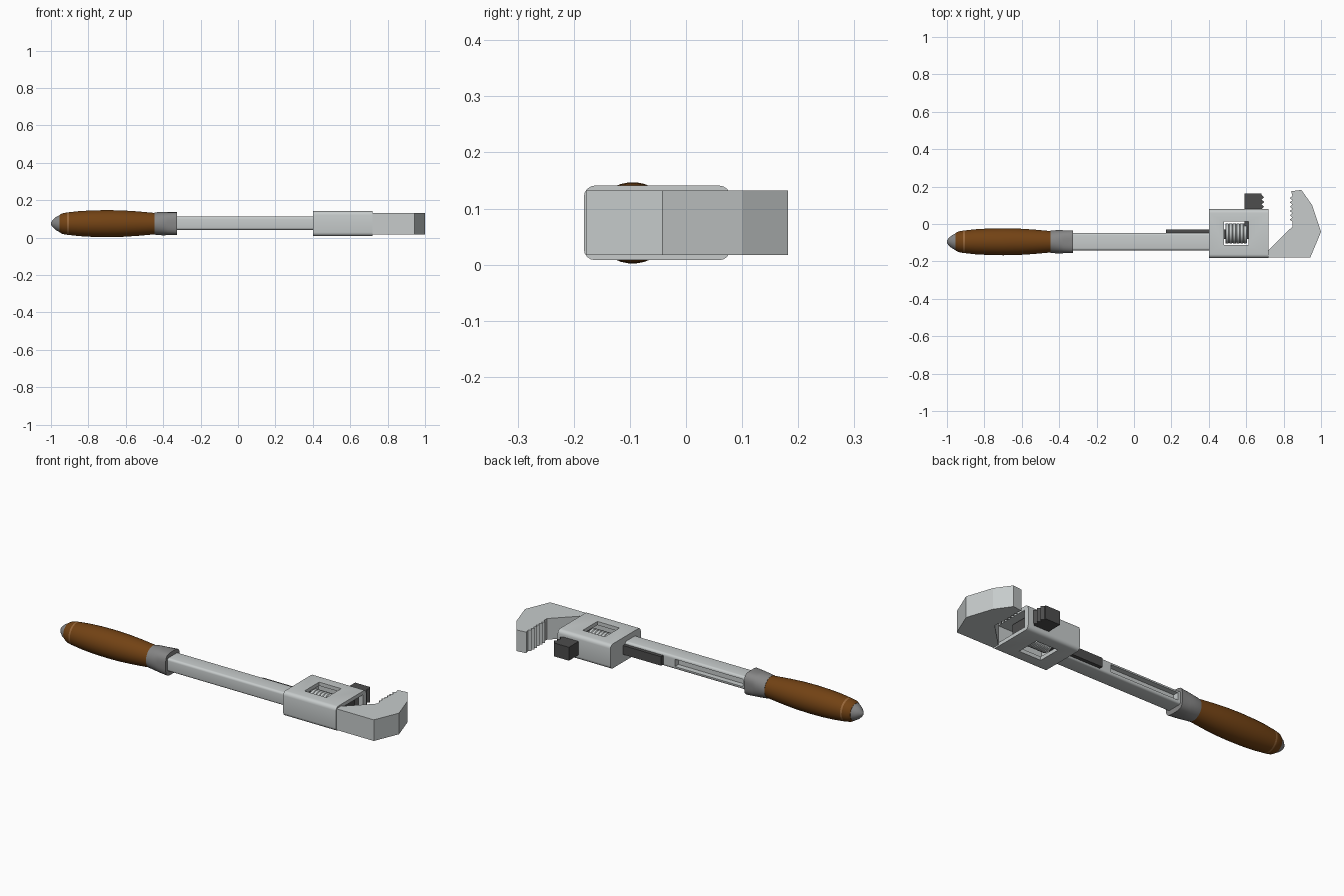
import bpy, bmesh, math
from mathutils import Vector

if "Cube" in bpy.data.objects:
    bpy.data.objects.remove(bpy.data.objects["Cube"])

YC, ZC = -0.095, 0.0745   # axis of the handle and shaft


def material(name, rgb):
    m = bpy.data.materials.new(name)
    m.diffuse_color = (*rgb, 1)
    m.use_nodes = True
    m.node_tree.nodes["Principled BSDF"].inputs["Base Color"].default_value = m.diffuse_color
    return m


STEEL = material("light_steel", (0.57, 0.60, 0.60))
DARK = material("dark_steel", (0.075, 0.075, 0.075))
GREY = material("grey_metal", (0.24, 0.24, 0.24))
WOOD = material("brown_wood", (0.17, 0.055, 0.007))
BAND = material("light_wood", (0.30, 0.13, 0.04))


def finish(name, bm, mats, smooth=None):
    bmesh.ops.recalc_face_normals(bm, faces=bm.faces)
    me = bpy.data.meshes.new(name)
    bm.to_mesh(me)
    bm.free()
    ob = bpy.data.objects.new(name, me)
    bpy.context.collection.objects.link(ob)
    for m in mats:
        me.materials.append(m)
    bpy.ops.object.select_all(action='DESELECT')
    ob.select_set(True)
    bpy.context.view_layer.objects.active = ob
    if smooth:
        bpy.ops.object.shade_smooth_by_angle(angle=math.radians(smooth))
    return ob


def box(name, x, y, z, mat, bevel=0):
    """Box from ranges; bevel rounds only the edges running along x."""
    bm = bmesh.new()
    bmesh.ops.create_cube(bm, size=1)
    for v in bm.verts:
        v.co = Vector([r[0] + (c + 0.5) * (r[1] - r[0]) for c, r in zip(v.co, (x, y, z))])
    if bevel:
        edges = [e for e in bm.edges if abs(e.verts[0].co.x - e.verts[1].co.x) > 1e-4]
        bmesh.ops.bevel(bm, geom=edges, offset=bevel, segments=4, profile=0.5, affect='EDGES')
    return finish(name, bm, [mat])


def extrude(name, pts, z0, z1, mat):
    """Prism from an outline in the xy plane."""
    bm = bmesh.new()
    f = bm.faces.new([bm.verts.new((x, y, z0)) for x, y in pts])
    top = bmesh.ops.extrude_face_region(bm, geom=[f])
    bmesh.ops.translate(bm, vec=(0, 0, z1 - z0),
                        verts=[g for g in top["geom"] if isinstance(g, bmesh.types.BMVert)])
    return finish(name, bm, [mat])


def loft(name, rings, mats, sides=32, yc=YC, rule=None):
    """Skin along x; each ring is (x, radius, squareness exponent)."""
    bm = bmesh.new()
    loops = []
    for x, r, n in rings:
        loop = []
        for i in range(sides):
            a = 2 * math.pi * (i + 0.5) / sides
            c, s = math.cos(a), math.sin(a)
            k = r / (abs(c) ** n + abs(s) ** n) ** (1 / n)
            loop.append(bm.verts.new((x, yc + k * c, ZC + k * s)))
        loops.append(loop)
    for a, b in zip(loops, loops[1:]):
        for i in range(sides):
            j = (i + 1) % sides
            bm.faces.new((a[i], a[j], b[j], b[i]))
    bm.faces.new(loops[0])
    bm.faces.new(loops[-1])
    if rule:
        for f in bm.faces:
            f.material_index = rule(f.calc_center_median().x)
    return finish(name, bm, mats, 30)


def cut(ob, *cutters):
    for c in cutters:
        c.hide_render = True
        bpy.context.view_layer.objects.active = ob
        m = ob.modifiers.new("cut", 'BOOLEAN')
        m.operation, m.object, m.solver = 'DIFFERENCE', c, 'EXACT'
        bpy.ops.object.modifier_apply(modifier=m.name)
        bpy.data.objects.remove(c)
    bpy.context.view_layer.objects.active = ob
    ob.select_set(True)
    bpy.ops.object.shade_smooth_by_angle(angle=math.radians(30))


# Wooden grip with a lighter turned band
grip = [(-0.955, 0.046), (-0.94, 0.055), (-0.914, 0.060), (-0.904, 0.061), (-0.85, 0.067),
        (-0.78, 0.071), (-0.70, 0.0725), (-0.62, 0.071), (-0.54, 0.066), (-0.44, 0.057)]
loft("wooden_grip", [(x, r, 2) for x, r in grip], [WOOD, BAND],
     rule=lambda x: 1 if -0.914 < x < -0.904 else 0)
# Grey pointed end cap
loft("end_cap", [(-1.0, 0.006, 2), (-0.992, 0.018, 2), (-0.975, 0.034, 2), (-0.953, 0.046, 2)], [GREY])
# Collar, round at the grip and squarer at the shaft
loft("collar", [(-0.447, 0.059, 2), (-0.435, 0.061, 2), (-0.395, 0.063, 2.3),
                (-0.375, 0.061, 3), (-0.327, 0.061, 4)], [GREY])

# Shaft with a long slot on the jaw side
shaft = box("shaft", (-0.34, 0.45), (-0.141, -0.048), (0.041, 0.112), STEEL, 0.012)
cut(shaft, box("slot_cutter", (-0.31, 0.10), (-0.078, 0.0), (0.057, 0.097), STEEL))

# Housing, hollow towards the jaw, with a window through top and bottom
housing = box("housing", (0.40, 0.718), (-0.182, 0.079), (0.008, 0.141), STEEL, 0.02)
cut(housing,
    box("cavity_cutter", (0.45, 0.8), (-0.142, 0.05), (0.028, 0.121), STEEL),
    box("window_cutter", (0.48, 0.613), (-0.113, 0.013), (-0.1, 0.3), STEEL))

# Adjusting nut inside the window
nut = []
for i in range(6):
    x = 0.488 + i * 0.0195
    nut += [(x, 0.050, 2), (x + 0.003, 0.054, 2), (x + 0.0165, 0.054, 2), (x + 0.0195, 0.050, 2)]
nut = [r for i, r in enumerate(nut) if i == 0 or r[0] - nut[i - 1][0] > 1e-5]
loft("adjusting_nut", nut, [STEEL], yc=-0.05)


def teeth(x, y0, y1, depth, count):
    """Zigzag of teeth between y0 and y1, pointing towards x + depth."""
    step = (y1 - y0) / count
    pts = []
    for i in range(count):
        pts += [(x, y0 + i * step), (x + depth, y0 + (i + 0.5) * step)]
    return pts + [(x, y1)]


# Fixed hook jaw
extrude("hook_jaw",
        [(0.70, -0.178), (0.943, -0.178), (1.0, -0.042), (0.953, 0.10), (0.895, 0.182), (0.84, 0.175)]
        + teeth(0.847, 0.15, 0.012, -0.014, 6) + [(0.847, -0.014), (0.717, -0.142), (0.70, -0.142)],
        0.017, 0.132, STEEL)

# Sliding jaw with its shank running back over the shaft
extrude("sliding_jaw",
        [(0.592, -0.08), (0.682, -0.08)] + teeth(0.682, 0.03, 0.155, 0.014, 5)
        + [(0.682, 0.163), (0.592, 0.163)], 0.038, 0.111, DARK)
box("jaw_shank", (0.17, 0.60), (-0.08, -0.029), (0.050, 0.099), DARK)
